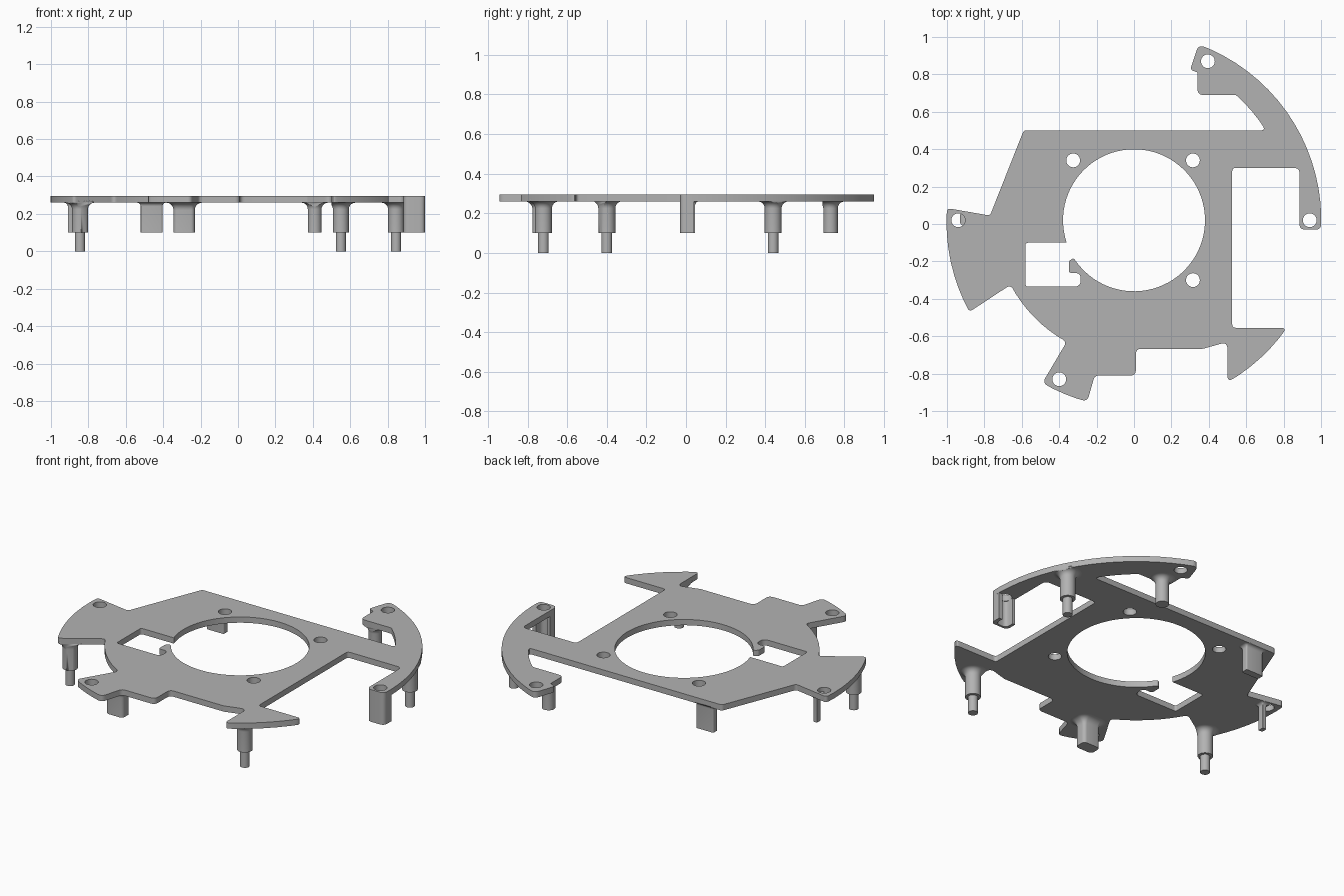
import bpy, bmesh
from math import pi, sin, cos, tan, atan2, hypot, ceil, tau
from mathutils import Vector

cube = bpy.data.objects.get("Cube")
if cube:
    bpy.data.objects.remove(cube, do_unlink=True)

grey = bpy.data.materials.new("machined grey")
grey.use_nodes = True
colour = (0.45, 0.45, 0.45, 1)
grey.diffuse_color = colour
grey.node_tree.nodes["Principled BSDF"].inputs["Base Color"].default_value = colour

CENTRE = Vector((0, 0.02))
BOTTOM, TOP, SHOULDER = 0.26, 0.295, 0.1
SHORT, LONG = 1, -1


def finish(obj):
    obj.data.materials.clear()
    obj.data.materials.append(grey)
    bpy.ops.object.select_all(action='DESELECT')
    obj.select_set(True)
    bpy.context.view_layer.objects.active = obj
    bpy.ops.object.shade_smooth_by_angle(angle=pi / 6)


def arc_points(a, b, way):
    """Points strictly between a and b on an arc around the centre."""
    a, b = Vector(a) - CENTRE, Vector(b) - CENTRE
    start = atan2(a.y, a.x)
    sweep = (atan2(b.y, b.x) - start + pi) % tau - pi
    if way == LONG:
        sweep -= tau if sweep > 0 else -tau
    n = max(2, ceil(abs(sweep) / (pi / 40)))
    for i in range(1, n):
        t = i / n
        r = a.length + (b.length - a.length) * t
        ang = start + sweep * t
        yield CENTRE + Vector((cos(ang), sin(ang))) * r


def outline(corners):
    """Corners are (x, y, rounding, optional arc to the next corner)."""
    raw = []
    for i, c in enumerate(corners):
        raw.append((Vector(c[:2]), c[2]))
        if len(c) > 3:
            nxt = corners[(i + 1) % len(corners)]
            raw += [(p, 0) for p in arc_points(c[:2], nxt[:2], c[3])]
    pts = []
    for i, (p, r) in enumerate(raw):
        u, v = raw[i - 1][0] - p, raw[(i + 1) % len(raw)][0] - p
        if not r:
            pts.append(p)
            continue
        trim = min(r / tan(u.angle(v) / 2), 0.48 * u.length, 0.48 * v.length) \
            if min(u.length, v.length) < 0.08 else \
            min(r / tan(u.angle(v) / 2), 0.8 * u.length, 0.8 * v.length)
        a, b = p + u.normalized() * trim, p + v.normalized() * trim
        for k in range(7):
            t = k / 6
            pts.append(a * (1 - t) ** 2 + p * 2 * t * (1 - t) + b * t * t)
    return pts


def circle(x, y, r, n=28):
    return [Vector((x + r * cos(tau * i / n), y + r * sin(tau * i / n))) for i in range(n)]


def slab(name, loops, low, high):
    """Flat plate with holes, extruded between two heights."""
    curve = bpy.data.curves.new(name, 'CURVE')
    curve.dimensions, curve.fill_mode = '2D', 'BOTH'
    curve.extrude = (high - low) / 2
    for loop in loops:
        s = curve.splines.new('POLY')
        s.points.add(len(loop) - 1)
        for q, p in zip(s.points, loop):
            q.co = (p.x, p.y, 0, 1)
        s.use_cyclic_u = True
    obj = bpy.data.objects.new(name, curve)
    bpy.context.collection.objects.link(obj)
    bpy.ops.object.select_all(action='DESELECT')
    obj.select_set(True)
    bpy.context.view_layer.objects.active = obj
    bpy.ops.object.convert(target='MESH')
    obj = bpy.context.object
    bm = bmesh.new()
    bm.from_mesh(obj.data)
    bmesh.ops.remove_doubles(bm, verts=bm.verts, dist=0.0001)
    bmesh.ops.recalc_face_normals(bm, faces=bm.faces)
    bmesh.ops.translate(bm, verts=bm.verts, vec=(0, 0, (low + high) / 2))
    bm.to_mesh(obj.data)
    bm.free()
    finish(obj)
    return obj


def leg(name, x, y, core_x, core_y, r, flare, tip=0):
    """Rounded post with a concave flare into the plate, and an optional thin tip."""
    rings = [(tip, 0), (tip, SHOULDER)] if tip else []
    rings.append((r, SHOULDER))
    for k in range(8):
        a = pi / 2 * k / 7
        rings.append((r + flare * (1 - cos(a)), BOTTOM - flare * (1 - sin(a))))
    rings.append((r + flare, BOTTOM + 0.01))
    bm = bmesh.new()
    n, loops = 32, []
    for rad, z in rings:
        loop = []
        for i in range(n):
            a = tau * (i + 0.5) / n
            sx, sy = (1 if cos(a) > 0 else -1), (1 if sin(a) > 0 else -1)
            loop.append(bm.verts.new((x + sx * core_x + rad * cos(a),
                                      y + sy * core_y + rad * sin(a), z)))
        loops.append(loop)
    for lo, hi in zip(loops, loops[1:]):
        for i in range(n):
            j = (i + 1) % n
            bm.faces.new((lo[i], lo[j], hi[j], hi[i]))
    bm.faces.new(loops[0][::-1])
    bm.faces.new(loops[-1])
    if not core_x or not core_y:
        bmesh.ops.remove_doubles(bm, verts=bm.verts, dist=0.00001)
    bmesh.ops.recalc_face_normals(bm, faces=bm.faces)
    mesh = bpy.data.meshes.new(name)
    bm.to_mesh(mesh)
    bm.free()
    obj = bpy.data.objects.new(name, mesh)
    bpy.context.collection.objects.link(obj)
    finish(obj)
    # Keep the flare inside the edge of the plate
    mod = obj.modifiers.new("trim", 'BOOLEAN')
    mod.operation, mod.solver, mod.object = 'INTERSECT', 'EXACT', trimmer
    bpy.ops.object.modifier_apply(modifier=mod.name)


# Plate outline, clockwise from the back left corner
edge = outline([
    (-.59, .5, .02), (.705, .5, .03, SHORT), (.545, .69, .02), (.34, .69, .03),
    (.34, .81, .01), (.3, .825, .02), (.345, .96, .04, SHORT),
    (1, -.03, .03), (.885, -.03, .03), (.885, .3, .03), (.525, .3, .02),
    (.525, -.555, .02), (.818, -.555, .035, SHORT), (.5, -.846, .035),
    (.5, -.63, .03), (.37, -.667, .03), (.01, -.667, .03), (.01, -.81, .03),
    (-.21, -.81, .03), (-.25, -.95, .03, SHORT), (-.49, -.85, .03),
    (-.36, -.63, .03, SHORT), (-.66, -.325, .03), (-.88, -.47, .02, SHORT),
    (-1, .085, .02), (-.77, .045, .02)])

# Central opening with its side notch and hooked prong
opening = outline([
    (-.36, -.1, 0, LONG), (-.3, -.213, 0), (-.325, -.18, .02), (-.348, -.2, .015),
    (-.348, -.262, .015), (-.285, -.262, .035), (-.285, -.335, .035),
    (-.58, -.335, .015), (-.58, -.1, .015)])

holes = [circle(x, y, .037) for x, y in (
    (-.325, .34), (.315, .34), (.315, -.3),
    (-.94, .02), (.94, .02), (.395, .87), (-.4, -.83))]
slab("mounting_plate", [edge, opening] + holes, BOTTOM, TOP)
trimmer = slab("trim_helper", [edge], -1, 1)
trimmer.hide_render = True

# Stepped locating pins
for name, x, y in (("left_pin", -.845, -.4), ("front_pin", .55, -.72), ("right_pin", .845, .44)):
    leg(name, x, y, 0, 0, .043, .035, tip=.027)

# Plain support posts
leg("back_post", .41, .73, 0, 0, .037, .035)
leg("front_post", -.288, -.738, .035, .015, .022, .04)
leg("back_left_post", -.462, .46, .05, .013, .008, .02)
leg("left_rib", -.897, .028, .01, .015, .003, .02)

# Channel-shaped post under the tip of the curved arm
channel = outline([
    (.885, .04, 0), (.885, -.03, .03), (1, -.03, .03), (1, .04, 0),
    (.977, .04, 0), (.977, -.017, .035), (.903, -.017, .035), (.903, .04, 0)])
slab("arm_tip_channel", [channel], SHOULDER, BOTTOM + .001)

bpy.data.objects.remove(trimmer, do_unlink=True)
